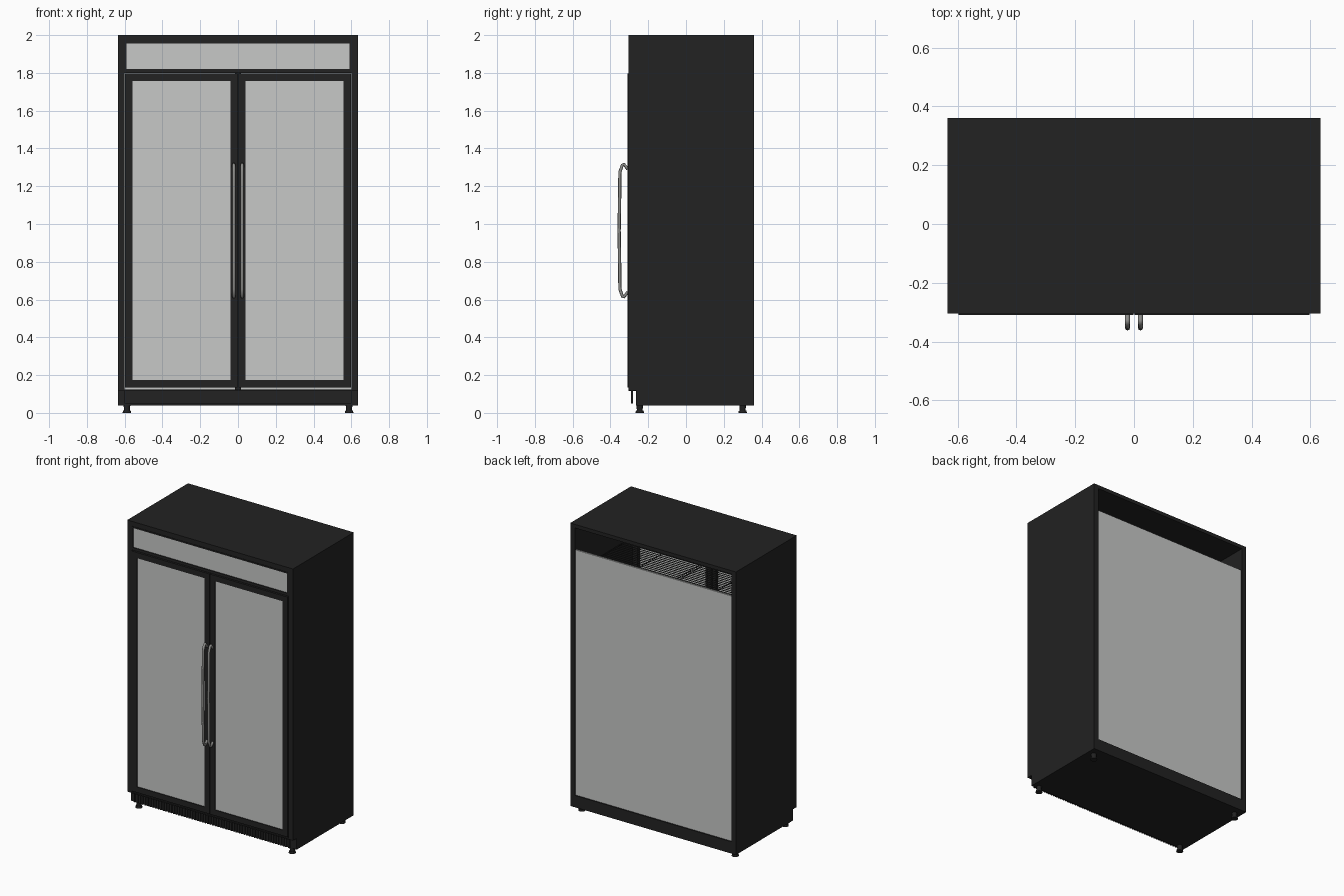
import bpy, bmesh, math
from mathutils import Vector

if "Cube" in bpy.data.objects:
    bpy.data.objects.remove(bpy.data.objects["Cube"])


def material(name, r, g, b):
    m = bpy.data.materials.new(name)
    m.diffuse_color = (r, g, b, 1)
    m.use_nodes = True
    m.node_tree.nodes["Principled BSDF"].inputs["Base Color"].default_value = m.diffuse_color
    return m


BLACK = material("black", 0.016, 0.016, 0.016)
PANE = material("pale grey", 0.57, 0.58, 0.57)
STEEL = material("steel", 0.26, 0.26, 0.25)
WIRE = material("dark wire", 0.03, 0.03, 0.03)


def finish(name, bm, mat):
    bmesh.ops.recalc_face_normals(bm, faces=bm.faces)
    me = bpy.data.meshes.new(name)
    bm.to_mesh(me)
    bm.free()
    ob = bpy.data.objects.new(name, me)
    me.materials.append(mat)
    bpy.context.collection.objects.link(ob)
    return ob


def add_box(bm, x, y, z):
    vs = bmesh.ops.create_cube(bm, size=1)["verts"]
    for v in vs:
        v.co = Vector([(r[0] + r[1]) / 2 + c * (r[1] - r[0])
                       for r, c in zip((x, y, z), v.co)])


def boxes(name, mat, *ranges):
    bm = bmesh.new()
    for r in ranges:
        add_box(bm, *r)
    return finish(name, bm, mat)


def frame(name, x, y, z, w, mat):
    """Rectangular frame in the xz plane with border width w."""
    return boxes(name, mat,
                 ((x[0], x[0] + w), y, z), ((x[1] - w, x[1]), y, z),
                 ((x[0] + w, x[1] - w), y, (z[0], z[0] + w)),
                 ((x[0] + w, x[1] - w), y, (z[1] - w, z[1])))


W, IN = 0.635, 0.6          # half width outside and inside the walls
F, B = -0.305, 0.36         # front and back planes

# Side walls with the toe notch at the lower front
profile = [(F, 2), (B, 2), (B, 0.04), (-0.265, 0.04), (-0.265, 0.118), (F, 0.118)]
for side, label in ((-1, "left"), (1, "right")):
    bm = bmesh.new()
    face = bm.faces.new([bm.verts.new((side * W, y, z)) for y, z in profile])
    ext = bmesh.ops.extrude_face_region(bm, geom=[face])["geom"]
    for v in ext:
        if isinstance(v, bmesh.types.BMVert):
            v.co.x = side * IN
    finish(label + "_wall", bm, BLACK)

# Roof, base and rails between the walls
X = (-IN, IN)
boxes("roof", BLACK, (X, (F, B), (1.975, 2)))
boxes("base", BLACK, (X, (-0.265, B), (0.04, 0.122)))
boxes("front_sill", BLACK, (X, (F, -0.265), (0.116, 0.124)))
boxes("middle_rail", BLACK, (X, (F + 0.004, F + 0.04), (1.80, 1.815)))

# Back panel, leaving the upper compartment open
boxes("back_panel", PANE, (X, (B - 0.02, B - 0.008), (0.122, 1.82)))

# Header sign panel with its thin border
frame("header_frame", X, (F, F + 0.03), (1.812, 1.965), 0.009, BLACK)
boxes("header_top_rail", BLACK, (X, (F + 0.003, F + 0.03), (1.962, 1.977)))
boxes("header_panel", PANE, ((-0.592, 0.592), (F + 0.006, F + 0.014), (1.82, 1.957)))

# Two doors: frame and pane
for s, label in ((-1, "left"), (1, "right")):
    x = sorted((s * 0.002, s * 0.598))
    frame(label + "_door_frame", x, (F - 0.005, F + 0.035), (0.134, 1.797), 0.039, BLACK)
    boxes(label + "_door_pane", PANE,
          ((x[0] + 0.038, x[1] - 0.038), (F + 0.001, F + 0.012), (0.172, 1.759)))
boxes("centre_post", BLACK, ((-0.015, 0.015), (F + 0.035, F + 0.055), (0.124, 1.80)))

# Vertical ribbed grille under the doors
n = 60
ribs = [((-IN + (i + 0.25) * 1.2 / n, -IN + (i + 0.75) * 1.2 / n),
         (-0.29, -0.284), (0.05, 0.116)) for i in range(n)]
boxes("kick_grille", BLACK, (X, (-0.284, -0.28), (0.05, 0.118)), *ribs)

# Levelling feet: narrow stem on a wider pad
bm = bmesh.new()
for x in (-0.588, 0.588):
    for y in (-0.245, 0.30):
        for r1, r2, z0, z1 in ((0.023, 0.02, 0, 0.012), (0.015, 0.018, 0.012, 0.042)):
            vs = bmesh.ops.create_cone(bm, cap_ends=True, segments=16, radius1=r1,
                                       radius2=r2, depth=z1 - z0)["verts"]
            bmesh.ops.translate(bm, verts=vs, vec=(x, y, (z0 + z1) / 2))
finish("feet", bm, BLACK)

# Bowed pull handles swept along a mirrored path
upper = [(-0.308, 1.290), (-0.328, 1.316), (-0.337, 1.312),
         (-0.350, 1.275), (-0.351, 1.15), (-0.353, 1.05)]
path = upper + [(-0.354, 0.965)] + [(y, 1.93 - z) for y, z in reversed(upper)]
for s, label in ((-1, "left"), (1, "right")):
    cu = bpy.data.curves.new(label + "_handle", "CURVE")
    cu.dimensions = "3D"
    cu.bevel_depth = 0.0085
    cu.bevel_resolution = 2
    cu.use_fill_caps = True
    sp = cu.splines.new("POLY")
    sp.points.add(len(path) - 1)
    for p, (y, z) in zip(sp.points, path):
        p.co = (s * 0.022, y, z, 1)
    sp.use_smooth = True
    cu.materials.append(STEEL)
    ob = bpy.data.objects.new(label + "_handle", cu)
    bpy.context.collection.objects.link(ob)

# Wire shelves inside
t = 0.002
for k, z in enumerate((0.35, 0.70, 1.05, 1.40, 1.68)):
    bars = [((-0.59, 0.59), (-0.22 + i * 0.022 - t, -0.22 + i * 0.022 + t), (z - t, z + t))
            for i in range(25)]
    bars += [((x - t, x + t), (-0.22, 0.308), (z - 3 * t, z - t))
             for x in (-0.588, -0.3, -0.01, 0.01, 0.3, 0.588)]
    boxes("wire_shelf_%d" % (k + 1), WIRE, *bars)
